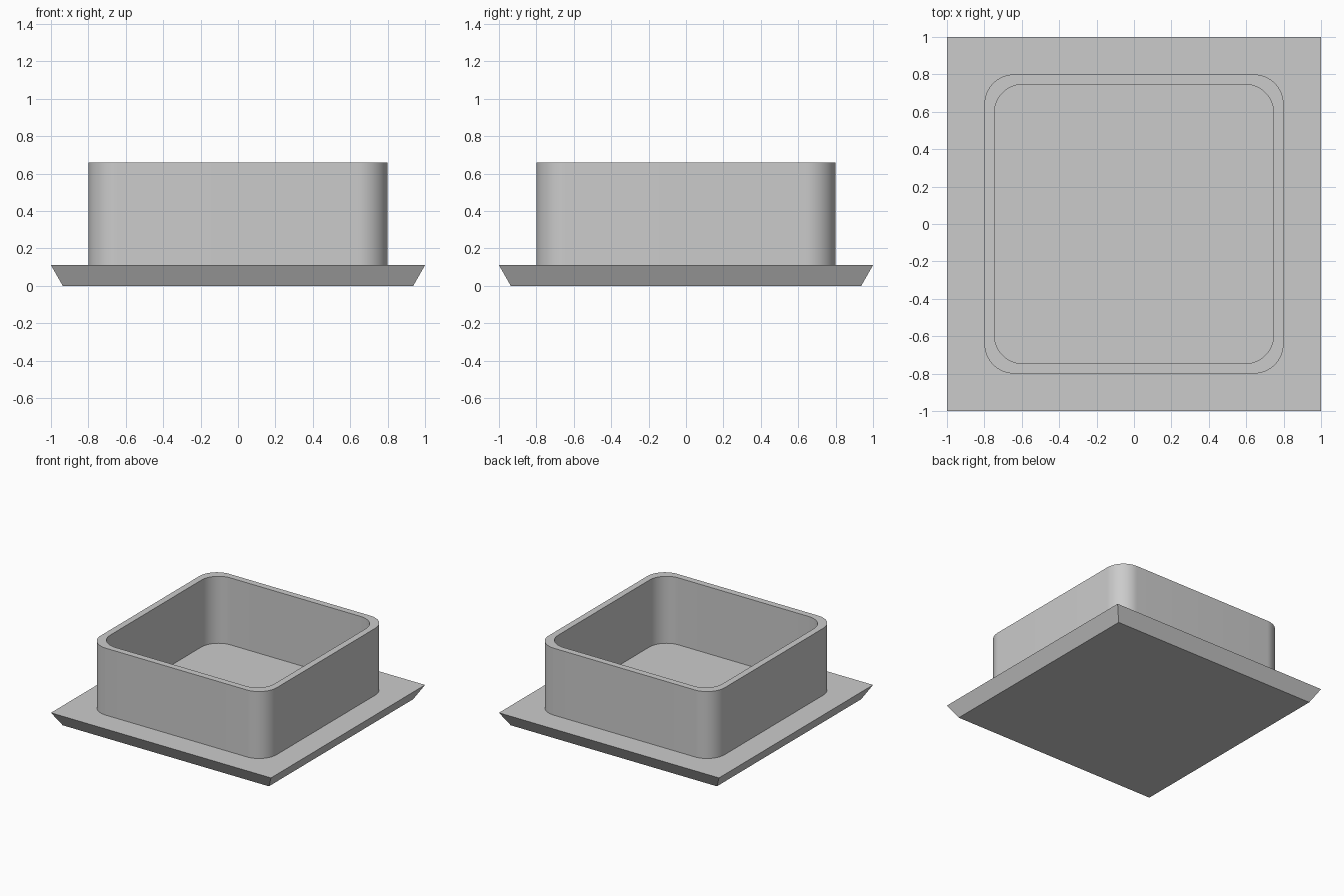
import bpy
import bmesh
from math import cos, sin, pi

cube = bpy.data.objects.get("Cube")
if cube:
    bpy.data.objects.remove(cube, do_unlink=True)

BASE_TOP, RIM_TOP = 0.11, 0.66
CORNER_STEPS = 16

grey = bpy.data.materials.new("light grey")
grey.use_nodes = True
color = (0.6, 0.6, 0.6, 1)
grey.diffuse_color = color
grey.node_tree.nodes["Principled BSDF"].inputs["Base Color"].default_value = color


def square(half, z):
    return [(x * half, y * half, z) for x, y in ((1, 1), (-1, 1), (-1, -1), (1, -1))]


def rounded_square(half, radius, z):
    """Counter-clockwise outline with four rounded corners."""
    points = []
    for i, (cx, cy, _) in enumerate(square(half - radius, z)):
        for s in range(CORNER_STEPS + 1):
            a = (i + s / CORNER_STEPS) * pi / 2
            points.append((cx + radius * cos(a), cy + radius * sin(a), z))
    return points


def loft(name, outlines, capped=False, closed=False):
    """Bridge successive outlines; cap both ends or join the last to the first."""
    bm = bmesh.new()
    loops = [[bm.verts.new(p) for p in outline] for outline in outlines]
    pairs = list(zip(loops, loops[1:]))
    if closed:
        pairs.append((loops[-1], loops[0]))
    for low, high in pairs:
        for i in range(len(low)):
            j = (i + 1) % len(low)
            bm.faces.new((low[i], low[j], high[j], high[i]))
    if capped:
        bm.faces.new(loops[0][::-1])
        bm.faces.new(loops[-1])
    bmesh.ops.recalc_face_normals(bm, faces=bm.faces[:])
    mesh = bpy.data.meshes.new(name)
    bm.to_mesh(mesh)
    bm.free()
    mesh.materials.append(grey)
    obj = bpy.data.objects.new(name, mesh)
    bpy.context.collection.objects.link(obj)
    return obj


# Flared square base plate, which is also the floor of the tray
loft("base_plate", [square(0.937, 0), square(1, BASE_TOP)], capped=True)

# Rounded square wall, sunk slightly into the plate
foot = BASE_TOP - 0.02
wall = loft("wall", [
    rounded_square(0.8, 0.16, foot),
    rounded_square(0.8, 0.16, RIM_TOP),
    rounded_square(0.747, 0.155, RIM_TOP),
    rounded_square(0.747, 0.155, foot),
], closed=True)

bpy.ops.object.select_all(action="DESELECT")
wall.select_set(True)
bpy.context.view_layer.objects.active = wall
bpy.ops.object.shade_smooth_by_angle()
